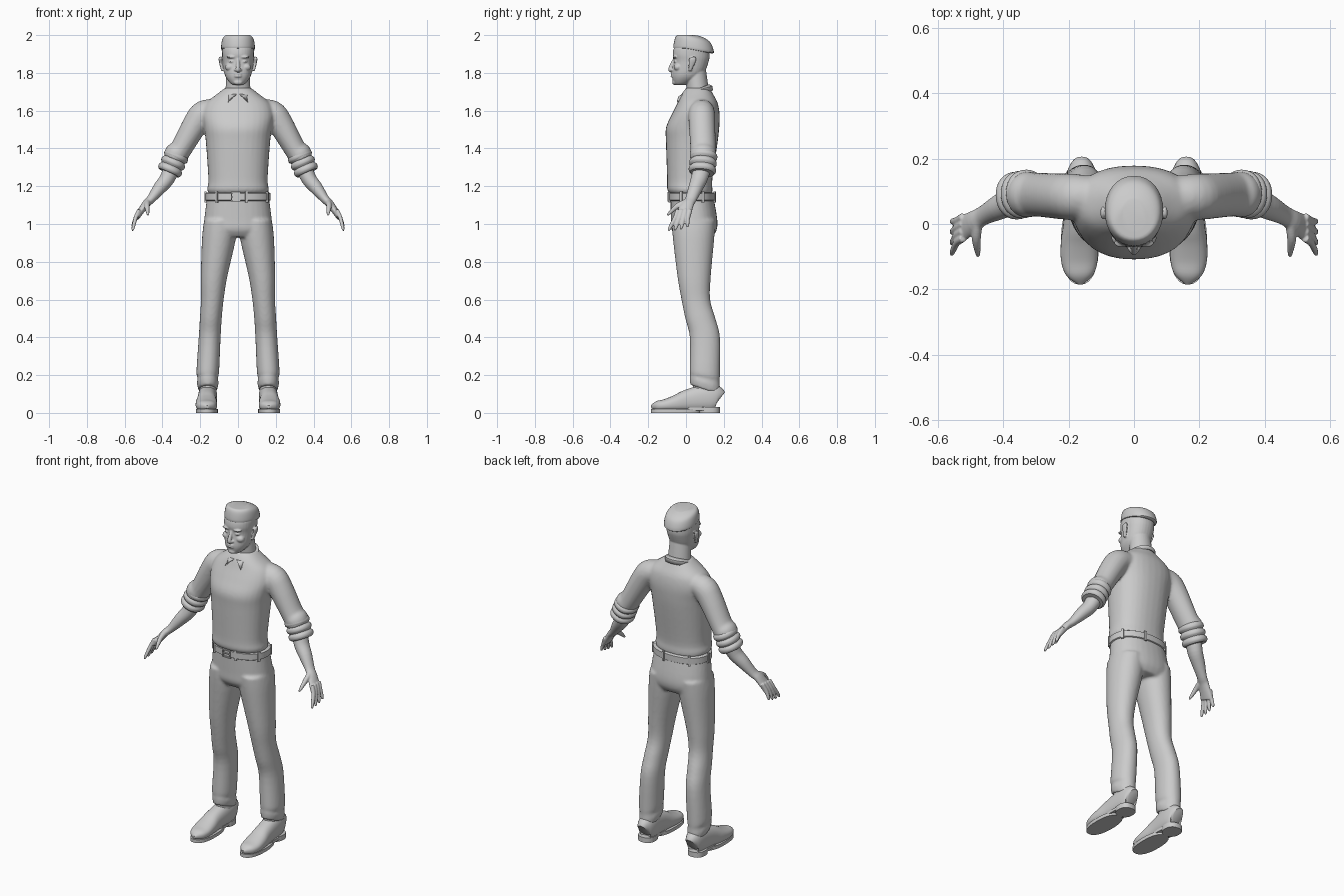
import bpy, bmesh
from math import sin, cos, pi, copysign
from mathutils import Vector, Matrix

cube = bpy.data.objects.get("Cube")
if cube:
    bpy.data.objects.remove(cube)

X, Y, Z = Matrix.Identity(3)
BOTH_SIDES = (-1, 1)

grey = bpy.data.materials.new("plain grey")
grey.use_nodes = True
grey.diffuse_color = (0.6, 0.6, 0.6, 1)
grey.node_tree.nodes["Principled BSDF"].inputs["Base Color"].default_value = grey.diffuse_color


def spline(rows, steps):
    """Smooth a list of number rows with a Catmull-Rom curve."""
    rows = [Vector(row) for row in rows]
    padded = [rows[0], *rows, rows[-1]]
    smooth_rows = []
    for before, start, end, after in zip(padded, padded[1:], padded[2:], padded[3:]):
        leave, arrive = (end - before) / 2, (after - start) / 2
        for step in range(steps):
            t = step / steps
            ease = t * t * (3 - 2 * t)
            bend = leave * t * (1 - t) ** 2 - arrive * t * t * (1 - t)
            smooth_rows.append(start.lerp(end, ease) + bend)
    return smooth_rows + [rows[-1]]


def oval(angle, power):
    """Point on a unit superellipse; a lower power is boxier."""
    return [copysign(abs(value) ** power, value) for value in (cos(angle), sin(angle))]


def loft(bm, rows, ref=Y, axis=None, power=1.0, sides=32, steps=4):
    """Skin oval sections (x, y, z, side radius, ref radius) along a path."""
    rows = spline(rows, steps)
    rings = []
    for i, row in enumerate(rows):
        ahead, behind = rows[min(i + 1, len(rows) - 1)], rows[max(i - 1, 0)]
        tangent = axis or Vector((ahead - behind)[:3]).normalized()
        depth = (ref - tangent * ref.dot(tangent)).normalized()
        across = depth.cross(tangent)
        ring = []
        for k in range(sides):
            c, s = oval(2 * pi * k / sides, power)
            ring.append(bm.verts.new(Vector(row[:3]) + across * row[3] * c + depth * row[4] * s))
        rings.append(ring)
    for lower, upper in zip(rings, rings[1:]):
        for k in range(sides):
            bm.faces.new((lower[k], lower[k - 1], upper[k - 1], upper[k]))
    bm.faces.new(rings[0])
    bm.faces.new(reversed(rings[-1]))
    return [vert for ring in rings for vert in ring]


def stack(bm, rows, power):
    """Upright body sections given as height, front, back, half width."""
    sections = [(0, (front + back) / 2, height, width, (back - front) / 2)
                for height, front, back, width in rows]
    return loft(bm, sections, axis=Z, power=power)


def blob(bm, place, size):
    matrix = Matrix.Translation(place) @ Matrix.Diagonal((*size, 1))
    bmesh.ops.create_uvsphere(bm, u_segments=20, v_segments=12, radius=1, matrix=matrix)


def box(bm, place, size, turn=0):
    matrix = Matrix.Translation(place) @ Matrix.Rotation(turn, 4, "Z") @ Matrix.Diagonal((*size, 1))
    bmesh.ops.create_cube(bm, size=1, matrix=matrix)


def finish(name, bm, mirror=False, voxel=0, smooth=0, thick=0):
    bmesh.ops.recalc_face_normals(bm, faces=bm.faces)
    mesh = bpy.data.meshes.new(name)
    bm.to_mesh(mesh)
    bm.free()
    mesh.materials.append(grey)
    obj = bpy.data.objects.new(name, mesh)
    bpy.context.collection.objects.link(obj)
    bpy.ops.object.select_all(action="DESELECT")
    obj.select_set(True)
    bpy.context.view_layer.objects.active = obj
    bpy.ops.object.shade_smooth_by_angle(angle=pi / 4)
    if thick:
        obj.modifiers.new("thickness", "SOLIDIFY").thickness = thick
    if mirror:
        obj.modifiers.new("mirror", "MIRROR")
    if voxel:
        remesh = obj.modifiers.new("blend", "REMESH")
        remesh.mode, remesh.voxel_size, remesh.use_smooth_shade = "VOXEL", voxel, True
    if smooth:
        soften = obj.modifiers.new("soften", "SMOOTH")
        soften.factor, soften.iterations = 0.5, smooth


# Head and neck
bm = bmesh.new()
stack(bm, [(1.735, -.055, -.01, .025), (1.75, -.066, .03, .045), (1.79, -.074, .09, .07),
           (1.86, -.065, .12, .08), (1.9, -.07, .125, .084), (1.94, -.06, .12, .08),
           (1.97, -.03, .09, .05)], power=.9)
loft(bm, [(0, .07, 1.64, .07, .06), (0, .05, 1.82, .06, .055)])
# Nose and lips
loft(bm, [(0, -.06, 1.875, .008, .008), (0, -.085, 1.82, .012, .01), (0, -.074, 1.81, .012, .006)], sides=16)
for height in (1.782, 1.793):
    blob(bm, place=(0, -.071, height), size=(.022, .011, .006))
blob(bm, place=(0, -.06, 1.75), size=(.024, .013, .014))
# Nostrils, brows, eyes, cheeks and ears
for side in BOTH_SIDES:
    blob(bm, place=(side * .013, -.074, 1.816), size=(.008, .009, .007))
    blob(bm, place=(side * .034, -.058, 1.884), size=(.027, .014, .007))
    blob(bm, place=(side * .033, -.054, 1.86), size=(.016, .012, .007))
    blob(bm, place=(side * .043, -.043, 1.83), size=(.026, .022, .02))
    loft(bm, [(side * .083, .02, 1.81, .006, .008), (side * .095, .035, 1.87, .008, .02),
              (side * .092, .035, 1.885, .004, .01)], sides=16)
finish("head", bm, voxel=.004, smooth=3)

# Swept hair cap, lower at the back
bm = bmesh.new()
hair = stack(bm, [(1.93, -.058, .12, .08), (1.935, -.068, .148, .09), (1.98, -.06, .135, .085),
                  (2, -.047, .11, .07), (2.01, -.02, .075, .035)], power=.95)
for vert in hair:
    vert.co.z = min(vert.co.z - max(vert.co.y, 0) / 5, 2)
finish("hair", bm, smooth=2)

# Shirt body and sleeves, blended together
bm = bmesh.new()
stack(bm, [(1.16, -.085, .14, .155), (1.185, -.1, .14, .163), (1.24, -.1, .14, .157),
           (1.43, -.106, .167, .17), (1.51, -.106, .176, .18), (1.58, -.075, .178, .19),
           (1.64, -.045, .168, .17), (1.685, -.025, .145, .115), (1.72, 0, .125, .07)], power=.88)
for side in BOTH_SIDES:
    loft(bm, [(side * .11, .085, 1.6, .06, .06), (side * .18, .083, 1.585, .07, .07),
              (side * .225, .085, 1.53, .067, .07), (side * .3, .09, 1.4, .058, .067),
              (side * .325, .09, 1.37, .065, .07), (side * .34, .09, 1.34, .058, .066)])
finish("shirt", bm, voxel=.008, smooth=6)

# Rolled sleeve cuffs, each folded in three bands
bm = bmesh.new()
upper_end, lower_end = Vector((.32, .095, 1.375)), Vector((.367, .085, 1.27))
folds = []
for i in range(13):
    t = i / 12
    radius = .057 + .01 * abs(sin(3 * pi * t)) ** .5
    folds.append((*upper_end.lerp(lower_end, t), radius, radius + .006))
loft(bm, folds, power=.95, steps=2)
finish("sleeve_cuffs", bm, mirror=True, smooth=1)

# Shirt collar with pointed front tips
bm = bmesh.new()
count = 40
strip = []
for i in range(count + 1):
    t = i / count
    angle = 2 * pi * t - pi / 2
    tip = max(0, 1 - min(t, 1 - t) / .15)
    x, y = cos(angle), sin(angle)
    point = copysign(.054, .5 - t) * tip ** 2
    top = Vector((.064 * x, .053 + .07 * y, 1.715 + .024 * y))
    low = Vector((.083 * x + point, .053 + .09 * y - .012 * tip, 1.683 + .024 * y - .012 * tip))
    middle = (top + low) / 2 + Vector((x, y, 1)) * .007
    strip.append([bm.verts.new(place) for place in (top, middle, low)])
for a, b in zip(strip, strip[1:]):
    for k in range(2):
        bm.faces.new((a[k], b[k], b[k + 1], a[k + 1]))
finish("collar", bm, thick=.006)

# Trousers: hips and legs blended together, cuffs slanting down to the heel
bm = bmesh.new()
stack(bm, [(.93, -.05, .14, .17), (.97, -.077, .163, .18), (1.03, -.08, .165, .178),
           (1.155, -.083, .143, .162)], power=.9)
for side in BOTH_SIDES:
    loft(bm, [(side * .095, .04, 1.02, .084, .115), (side * .1, .04, .93, .09, .11),
              (side * .127, .043, .72, .07, .088), (side * .136, .052, .6, .06, .076),
              (side * .144, .076, .5, .058, .08), (side * .15, .1, .4, .058, .08),
              (side * .16, .1, .22, .06, .08), (side * .16, .1, .19, .053, .078),
              (side * .16, .1, .165, .057, .08), (side * .16, .1, .13, .05, .078)], axis=-Z, power=.95)
for vert in bm.verts:
    slant = min(max(.24 - vert.co.z, 0) / .08, 1)
    vert.co.z -= slant * (vert.co.y - .08) / 3
finish("trousers", bm, voxel=.008, smooth=5)

# Belt with loops and buckle
belt_place, belt_width, belt_depth = Vector((0, .032, 1.144)), .172, .122
bm = bmesh.new()
loft(bm, [(*(belt_place + Z * rise), belt_width - inset, belt_depth - inset)
          for rise, inset in ((-.022, .006), (-.018, 0), (.018, 0), (.022, .006))],
     axis=Z, power=.9, sides=48, steps=1)
finish("belt", bm)
bm = bmesh.new()
for i in range(7):
    angle = 2 * pi * (i + .5) / 7
    c, s = oval(angle, power=.9)
    box(bm, belt_place + X * belt_width * c + Y * belt_depth * s, size=(.01, .014, .058), turn=angle)
finish("belt_loops", bm)
bm = bmesh.new()
buckle = Vector((-.012, -.092, 1.144))
for side in BOTH_SIDES:
    box(bm, buckle + Z * side * .021, size=(.05, .01, .007))
    box(bm, buckle + X * side * .022, size=(.007, .01, .049))
box(bm, buckle, size=(.04, .01, .005))
finish("buckle", bm)

# Forearms and palms
bm = bmesh.new()
loft(bm, [(.345, .09, 1.31, .045, .048), (.375, .07, 1.24, .04, .044), (.415, .05, 1.19, .035, .038),
          (.462, .025, 1.13, .023, .03), (.492, .006, 1.1, .02, .034), (.535, -.02, 1.035, .014, .043)])
# Fingers fanned from front to back, then the thumb
for i in range(4):
    knuckle, tip, low = .022 * i - .056, .032 * i - .088, .965 + .002 * i * i
    loft(bm, [(.523, knuckle + .012, 1.075, .011, .012), (.541, knuckle, 1.035, .011, .012),
              (.556, tip, low + .01, .008, .009), (.555, tip, low, .004, .004)], sides=16)
loft(bm, [(.478, 0, 1.115, .016, .018), (.482, -.045, 1.095, .014, .015),
          (.477, -.09, 1.055, .008, .008), (.476, -.098, 1.045, .004, .004)], ref=Z, sides=16)
finish("hands", bm, mirror=True, voxel=.004, smooth=3)

# Shoe uppers from heel to toe, flat underneath, with ankles
bm = bmesh.new()
upper = loft(bm, [(.16, .176, .07, .028, .045), (.16, .165, .075, .042, .065), (.16, .12, .08, .05, .075),
                  (.165, .01, .064, .05, .06), (.167, -.05, .05, .056, .046), (.167, -.11, .04, .056, .033),
                  (.165, -.155, .036, .042, .026), (.163, -.184, .032, .008, .008)], ref=Z, power=.85)
for vert in upper:
    vert.co.z = max(vert.co.z, .016)
loft(bm, [(.16, .1, .1, .046, .065), (.16, .1, .19, .042, .06)], axis=Z)
finish("shoes", bm, mirror=True)

# Front soles, heel blocks and the raised shanks between them
bm = bmesh.new()
for bottom, top, middle, width, length in ((0, .02, -.055, .058, .13), (0, .03, .125, .05, .054),
                                           (.012, .028, .06, .046, .09)):
    loft(bm, [(.165, middle, height, width, length) for height in (bottom, top)], axis=Z, power=.85, steps=1)
finish("soles", bm, mirror=True)
